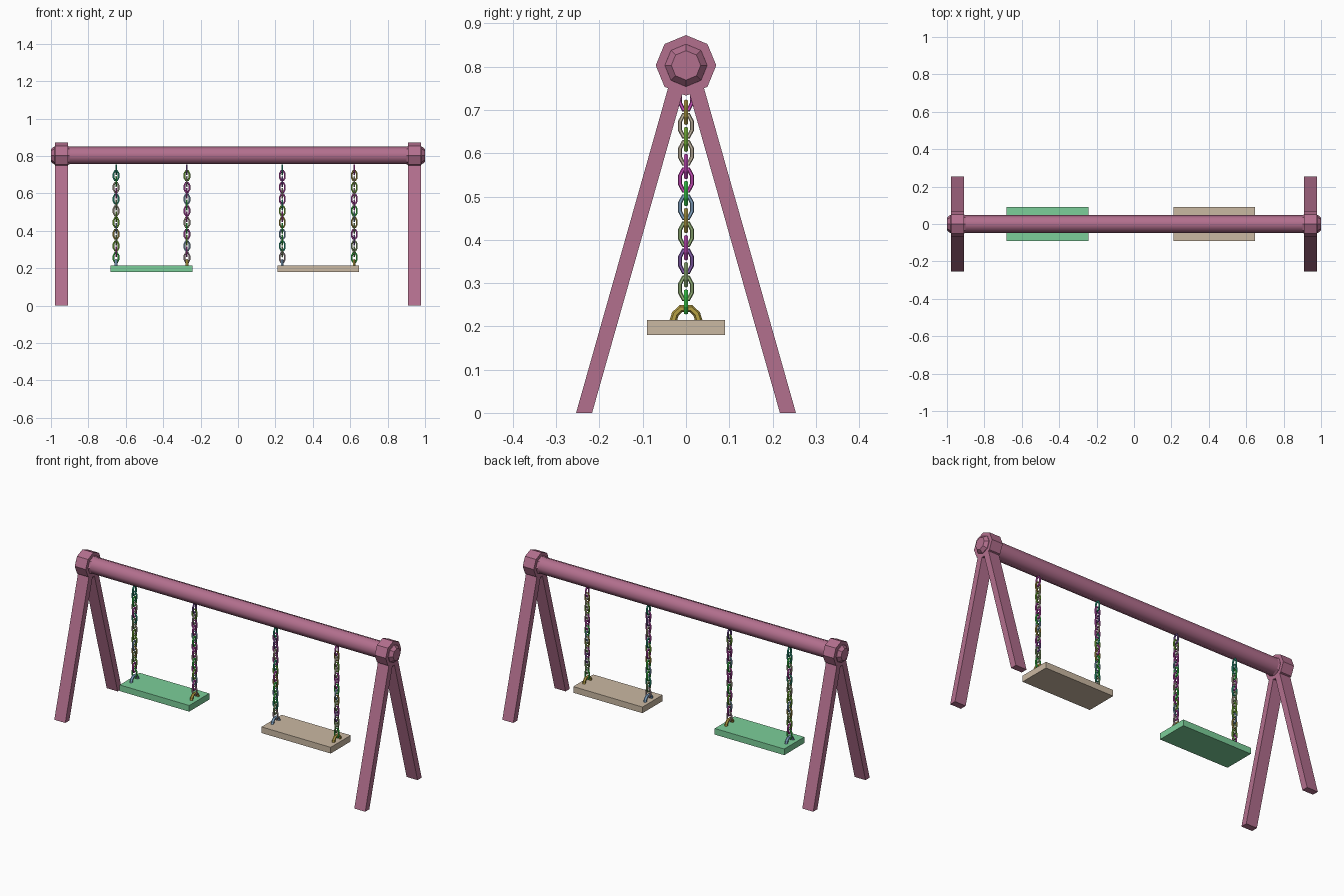
import bpy, bmesh, math, random
from mathutils import Vector

if "Cube" in bpy.data.objects:
    bpy.data.objects.remove(bpy.data.objects["Cube"])

random.seed(4)
BEAM_Z = 0.803


def material(name, rgb):
    m = bpy.data.materials.new(name)
    m.diffuse_color = (*rgb, 1)
    m.use_nodes = True
    m.node_tree.nodes["Principled BSDF"].inputs["Base Color"].default_value = m.diffuse_color
    return m


PURPLE = material("purple paint", (0.45, 0.16, 0.27))
GREEN = material("green seat", (0.20, 0.62, 0.32))
TAN = material("tan seat", (0.59, 0.48, 0.36))
PALETTE = [material("link colour %d" % i, c) for i, c in enumerate([
    (0.58, 0.50, 0.38), (0.25, 0.62, 0.05), (0.25, 0.42, 0.62), (0.05, 0.75, 0.08),
    (0.65, 0.08, 0.55), (0.50, 0.38, 0.42), (0.32, 0.48, 0.20), (0.48, 0.36, 0.06),
    (0.03, 0.45, 0.28), (0.25, 0.12, 0.45)])]


def add_object(name, mesh, mat=None):
    ob = bpy.data.objects.new(name, mesh)
    bpy.context.collection.objects.link(ob)
    if mat:
        mesh.materials.append(mat)
    return ob


def finish(name, bm, mat, smooth=False):
    bmesh.ops.recalc_face_normals(bm, faces=bm.faces)
    for f in bm.faces:
        f.smooth = smooth and len(f.verts) == 4
    mesh = bpy.data.meshes.new(name)
    bm.to_mesh(mesh)
    bm.free()
    return add_object(name, mesh, mat)


def lathe_x(name, profile, mat, sides=8, smooth=False):
    """Revolve (x, radius) pairs around the beam axis."""
    bm = bmesh.new()
    rings = [[bm.verts.new((x, r * math.sin(i * math.tau / sides),
                            BEAM_Z + r * math.cos(i * math.tau / sides)))
              for i in range(sides)] for x, r in profile]
    for a, b in zip(rings, rings[1:]):
        for i in range(sides):
            j = (i + 1) % sides
            bm.faces.new((a[i], a[j], b[j], b[i]))
    bm.faces.new(rings[0])
    bm.faces.new(rings[-1])
    return finish(name, bm, mat, smooth)


def prism_x(name, outline, x0, x1, mat):
    """Extrude a (y, z) outline along x."""
    bm = bmesh.new()
    face = bm.faces.new([bm.verts.new((x0, y, z)) for y, z in outline])
    new = bmesh.ops.extrude_face_region(bm, geom=[face])["geom"]
    bmesh.ops.translate(bm, vec=(x1 - x0, 0, 0),
                        verts=[v for v in new if isinstance(v, bmesh.types.BMVert)])
    return finish(name, bm, mat)


def tube_yz(name, path, radius, mat, closed, sides=6):
    """Sweep a round wire along a path in the yz plane."""
    bm = bmesh.new()
    pts = [Vector((0, y, z)) for y, z in path]
    n = len(pts)
    rings = []
    for i, p in enumerate(pts):
        a = pts[(i - 1) % n] if closed or i > 0 else p
        b = pts[(i + 1) % n] if closed or i < n - 1 else p
        side = (b - a).normalized().cross(Vector((1, 0, 0)))
        rings.append([bm.verts.new(p + radius * (math.cos(t) * side + math.sin(t) * Vector((1, 0, 0))))
                      for t in (k * math.tau / sides for k in range(sides))])
    for i in range(n if closed else n - 1):
        a, b = rings[i], rings[(i + 1) % n]
        for k in range(sides):
            j = (k + 1) % sides
            bm.faces.new((a[k], a[j], b[j], b[k]))
    if not closed:
        bm.faces.new(rings[0])
        bm.faces.new(rings[-1])
    return finish(name, bm, mat)


# top beam
lathe_x("top_beam", [(-0.91, 0.047), (0.91, 0.047)], PURPLE, smooth=True)

# A-frames: collar, beam end and two splayed legs on each side
for s, side in ((-1, "left"), (1, "right")):
    lathe_x(side + "_collar", [(s * 0.91, 0.07), (s * 0.979, 0.07)], PURPLE)
    lathe_x(side + "_beam_end", [(s * 0.90, 0.047), (s * 0.908, 0.05), (s * 0.982, 0.049),
                                 (s * 1.0, 0.034)], PURPLE)
    for d, where in ((-1, "front"), (1, "back")):
        prism_x(side + "_" + where + "_leg",
                [(d * 0.217, 0), (d * 0.254, 0), (d * 0.036, 0.77), (0, 0.77), (0, 0.766)],
                s * 0.91, s * 0.979, PURPLE)

# chain link shape shared per colour
link_path = [(0.0135 * math.cos(t) / math.cos(math.pi / 8), 0.0255 * math.sin(t) / math.cos(math.pi / 8))
             for t in ((i + 0.5) * math.tau / 8 for i in range(8))]
link_meshes = []
for m in PALETTE:
    ob = tube_yz("link", link_path, 0.0048, m, True)
    link_meshes.append(ob.data)
    bpy.data.objects.remove(ob)

# seats, seat brackets and chains
arch = [(-0.031, 0.208), (-0.025, 0.228), (-0.012, 0.241), (0.012, 0.241), (0.025, 0.228), (0.031, 0.208)]
for name, x0, x1, chains, mat in (("left", -0.682, -0.244, (-0.652, -0.273), GREEN),
                                  ("right", 0.211, 0.647, (0.237, 0.622), TAN)):
    prism_x(name + "_seat", [(-0.09, 0.18), (0.09, 0.18), (0.09, 0.215), (-0.09, 0.215)], x0, x1, mat)
    for c, cx in enumerate(chains):
        bracket = tube_yz("%s_seat_bracket_%d" % (name, c + 1), arch, 0.0085,
                          PALETTE[7] if c else PALETTE[2], False)
        bracket.location.x = cx
        for k in range(16):
            link = add_object("%s_chain_%d_link_%d" % (name, c + 1, k + 1), random.choice(link_meshes))
            link.location = (cx, 0, 0.2565 + 0.0313 * k)
            link.rotation_euler.z = 0 if k % 2 else math.pi / 2
